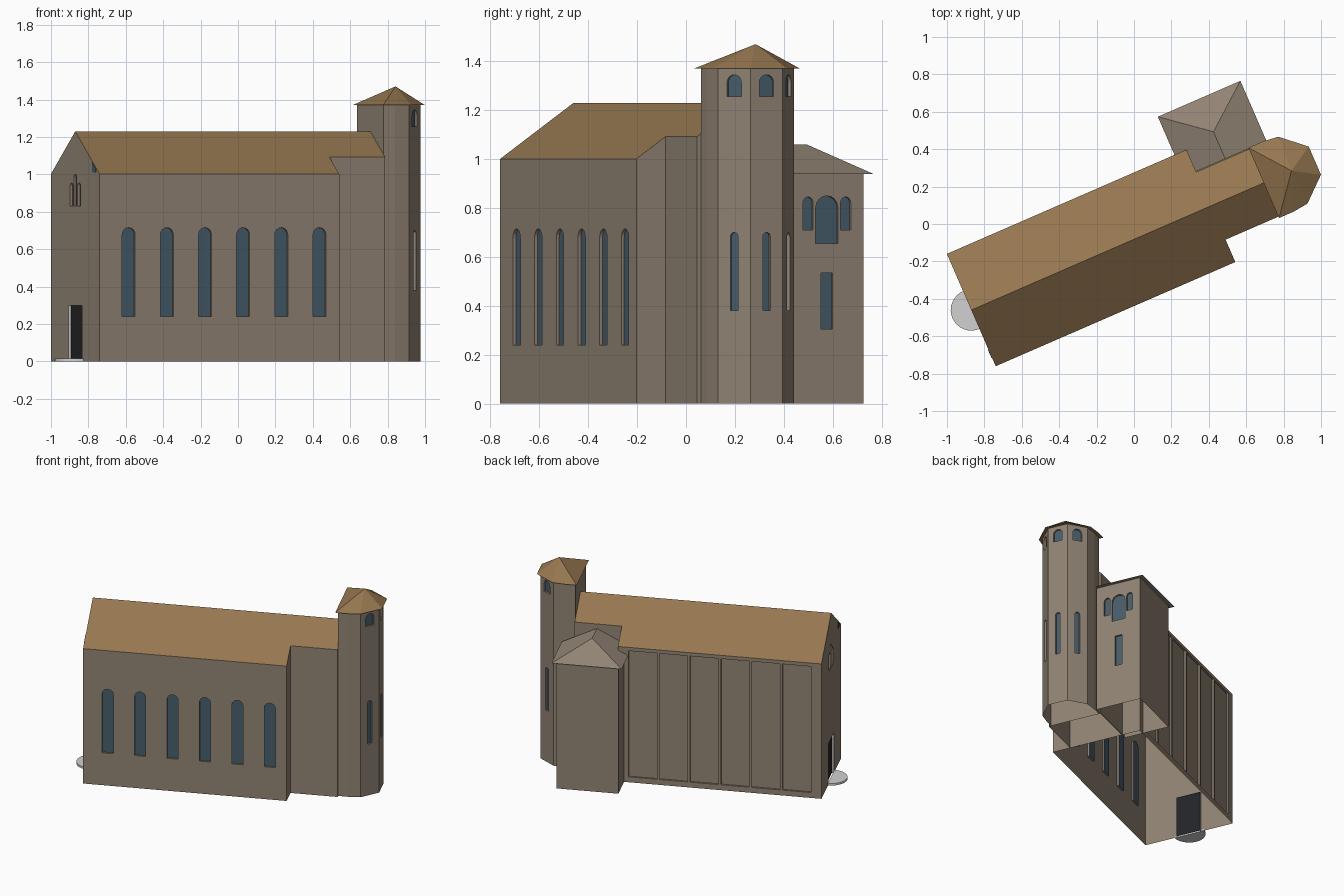
import bpy, bmesh, math
from mathutils import Vector, Matrix

if "Cube" in bpy.data.objects:
    bpy.data.objects.remove(bpy.data.objects["Cube"])

# Building axis: s runs along the nave from the west front, t runs across it
PLACE = Matrix.Translation((-0.87, -0.46, 0)) @ Matrix.Rotation(math.radians(23.5), 4, 'Z')
WALL, ROOF, GLASS, PALE, DARK = range(5)
MATS = []
for name, col in [("wall_stone", (0.283, 0.227, 0.174)), ("roof_tile", (0.305, 0.184, 0.080)),
                  ("window_glass", (0.062, 0.108, 0.145)), ("pale_stone", (0.64, 0.64, 0.64)),
                  ("dark_door", (0.017, 0.018, 0.021))]:
    m = bpy.data.materials.new(name)
    m.diffuse_color = (*col, 1)
    m.use_nodes = True
    m.node_tree.nodes["Principled BSDF"].inputs["Base Color"].default_value = m.diffuse_color
    MATS.append(m)


def prism(bm, ring, vec, side=WALL, end=WALL):
    """Extrude a ring of 3D points along vec; the far cap gets the end material."""
    a = [bm.verts.new(p) for p in ring]
    b = [bm.verts.new(Vector(p) + Vector(vec)) for p in ring]
    bm.faces.new(a).material_index = side
    bm.faces.new(b).material_index = end
    for i in range(len(a)):
        j = (i + 1) % len(a)
        bm.faces.new((a[i], a[j], b[j], b[i])).material_index = side


def finish(name, bm):
    bmesh.ops.recalc_face_normals(bm, faces=bm.faces)
    bm.transform(PLACE)
    me = bpy.data.meshes.new(name)
    bm.to_mesh(me)
    bm.free()
    for m in MATS:
        me.materials.append(m)
    ob = bpy.data.objects.new(name, me)
    bpy.context.collection.objects.link(ob)
    return ob


def opening(bm, s, t, ang, w, z0, z1, arch=True, depth=0.013, side=WALL, back=GLASS):
    """Cutter for a recess in a wall whose outward normal points along ang."""
    n = Vector((math.cos(ang), math.sin(ang), 0))
    across = Vector((-n.y, n.x, 0))
    r = w / 2
    pts = [(-r, z0), (r, z0)]
    if arch:
        pts += [(r * math.cos(a), z1 - r + r * math.sin(a))
                for a in (math.pi * i / 8 for i in range(9))]
    else:
        pts += [(r, z1), (-r, z1)]
    ring = [Vector((s, t, 0)) + n * 0.02 + across * x + Vector((0, 0, z)) for x, z in pts]
    prism(bm, ring, -n * (0.02 + depth), side, back)


def carve(ob, cut_bm):
    """Cut recesses, then open the underside."""
    if cut_bm:
        cutter = finish("cutter", cut_bm)
        mod = ob.modifiers.new("recesses", 'BOOLEAN')
        mod.operation, mod.solver, mod.object = 'DIFFERENCE', 'EXACT', cutter
        bpy.context.view_layer.update()
        dg = bpy.context.evaluated_depsgraph_get()
        me = bpy.data.meshes.new_from_object(ob.evaluated_get(dg))
        ob.modifiers.clear()
        ob.data = me
        bpy.data.objects.remove(cutter)
    bm = bmesh.new()
    bm.from_mesh(ob.data)
    low = [f for f in bm.faces if all(v.co.z < 1e-4 for v in f.verts)]
    bmesh.ops.delete(bm, geom=low, context='FACES')
    bm.to_mesh(ob.data)
    bm.free()


def gabled(name, s0, s1, half):
    """Gabled hall; the roof slopes are coloured by direction."""
    bm = bmesh.new()
    eave = 1.23 - 0.7 * half
    prof = [(-half, 0), (half, 0), (half, eave), (0, 1.23), (-half, eave)]
    prism(bm, [(s0, t, z) for t, z in prof], (s1 - s0, 0, 0))
    bmesh.ops.recalc_face_normals(bm, faces=bm.faces)
    for f in bm.faces:
        if f.normal.z > 0.3:
            f.material_index = ROOF
    return finish(name, bm)


# Nave: arched south windows, north wall panels, west door and triple window
HALF = 0.3275
nave = gabled("nave", 0, 1.397, HALF)
cut = bmesh.new()
for i in range(6):
    opening(cut, 0.169 + 0.2225 * i, -HALF, -math.pi / 2, 0.076, 0.24, 0.715)
    opening(cut, 0.17 + 0.2115 * i, HALF, math.pi / 2, 0.194, 0.04, 0.975, False, 0.012, back=WALL)
for t, top in ((-0.05, 0.955), (0, 1.0), (0.05, 0.955)):
    opening(cut, 0, t, math.pi, 0.038, 0.83, top)
opening(cut, 0, 0, math.pi, 0.176, -0.02, 0.30, False, 0.014, PALE, DARK)
carve(nave, cut)

# Small gable light
bm = bmesh.new()
prism(bm, [(0, -0.28, 1.01), (0, -0.23, 1.01), (0, -0.23, 1.064), (0, -0.28, 1.029)],
      (-0.003, 0, 0), GLASS, GLASS)
finish("gable_light", bm)

# Chancel
carve(gabled("chancel", 1.397, 1.72, 0.197), None)

# Round step at the door
bm = bmesh.new()
prism(bm, [(-0.11 * math.sin(a), 0.11 * math.cos(a), 0)
           for a in (math.pi * i / 16 for i in range(17))], (0, 0, 0.015), PALE, PALE)
finish("door_step", bm)


# Apse tower: half-octagon plan mirrored across the axis
def mirrored(half):
    return [(s, -t) for s, t in half] + [(s, t) for s, t in reversed(half)]


plan = mirrored([(1.72, 0.18), (1.787, 0.18), (1.872, 0.17), (1.98, 0.072)])
bm = bmesh.new()
prism(bm, [(s, t, 0) for s, t in plan], (0, 0, 1.37))
tower = finish("apse_tower", bm)
cut = bmesh.new()
for i in (2, 3, 4):
    (s0, t0), (s1, t1) = plan[i], plan[i + 1]
    ang = math.atan2(-(s1 - s0), t1 - t0)
    mid = ((s0 + s1) / 2, (t0 + t1) / 2)
    opening(cut, *mid, ang, 0.064, 1.255, 1.345)
    opening(cut, *mid, ang, 0.034, 0.38, 0.70)
carve(tower, cut)

# Tower roof
bm = bmesh.new()
eaves = mirrored([(1.705, 0.205), (1.79, 0.205), (1.875, 0.195), (2.003, 0.082)])
ring = [bm.verts.new((s, t, 1.37)) for s, t in eaves]
apex = bm.verts.new((1.867, 0, 1.47))
bm.faces.new(ring)
for i in range(len(ring)):
    bm.faces.new((ring[i], ring[(i + 1) % len(ring)], apex))
for f in bm.faces:
    f.material_index = ROOF
finish("tower_roof", bm)

# Side annex with its east windows
bm = bmesh.new()
prism(bm, [(1.355, 0.19, 0), (1.78, 0.19, 0), (1.78, 0.52, 0), (1.355, 0.52, 0)], (0, 0, 0.94))
annex = finish("annex", bm)
cut = bmesh.new()
opening(cut, 1.78, 0.356, 0, 0.10, 0.655, 0.85)
opening(cut, 1.78, 0.356, 0, 0.052, 0.305, 0.535, False)
for t in (0.272, 0.440):
    opening(cut, 1.78, t, 0, 0.045, 0.71, 0.845)
carve(annex, cut)

# Annex hipped roof
bm = bmesh.new()
a, b, c, d, e, f = [bm.verts.new(p) for p in (
    (1.327, 0.2, 0.94), (1.808, 0.2, 0.94), (1.808, 0.55, 0.94), (1.327, 0.55, 0.94),
    (1.5675, 0.2, 1.06), (1.5675, 0.358, 1.06))]
for face in ((a, b, c, d), (a, b, e), (b, c, f, e), (c, d, f), (d, a, e, f)):
    bm.faces.new(face)
finish("annex_roof", bm)
